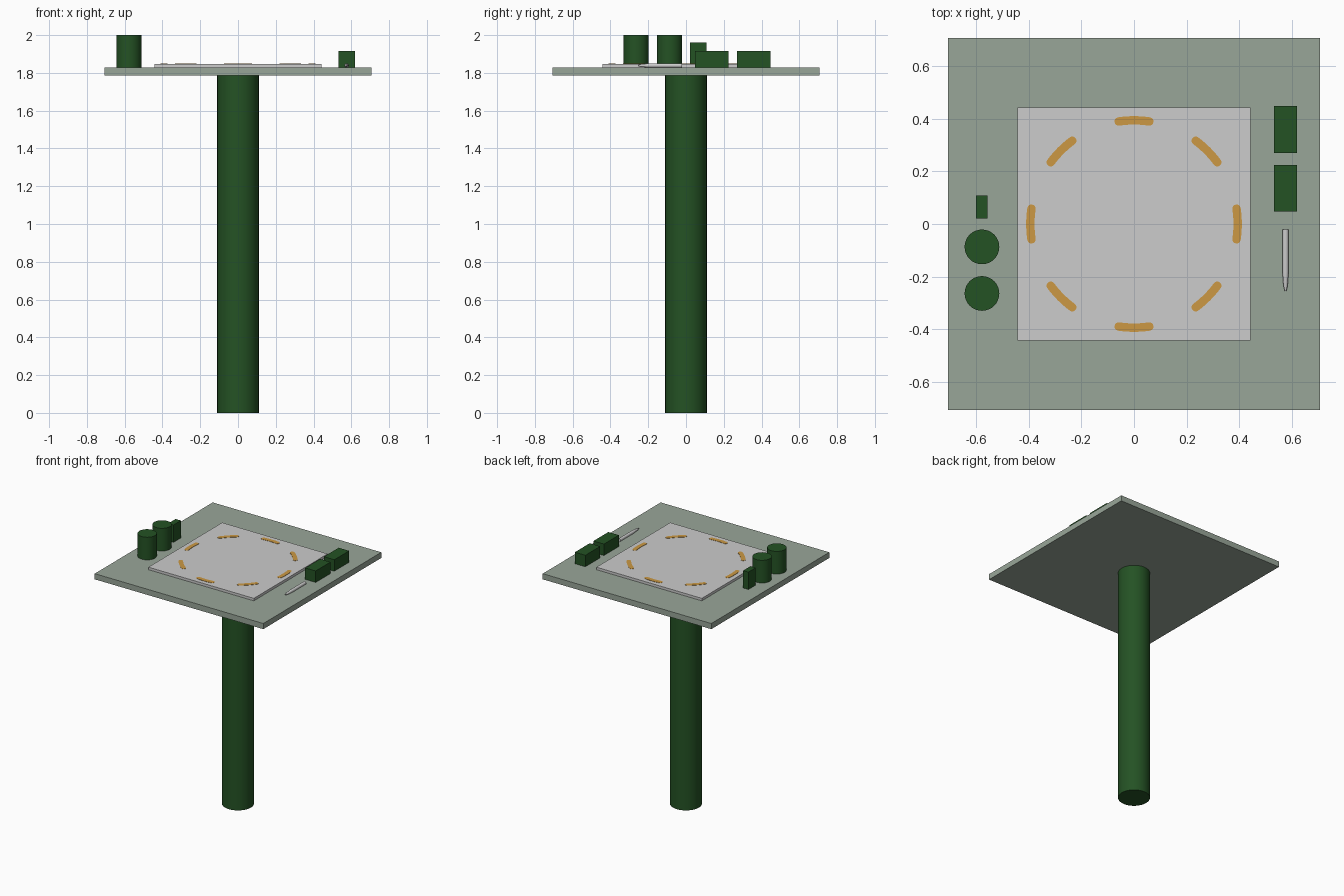
import bpy, bmesh, math
from mathutils import Matrix

if "Cube" in bpy.data.objects:
    bpy.data.objects.remove(bpy.data.objects["Cube"])


def srgb(r, g, b):
    f = lambda c: c / 12.92 if c <= 0.04045 else ((c + 0.055) / 1.055) ** 2.4
    return tuple(f(v / 255) for v in (r, g, b)) + (1.0,)


def material(name, rgb):
    m = bpy.data.materials.new(name)
    m.diffuse_color = srgb(*rgb)
    m.use_nodes = True
    m.node_tree.nodes["Principled BSDF"].inputs["Base Color"].default_value = m.diffuse_color
    return m


GREEN = material("dark green", (36, 82, 36))
SAGE = material("sage grey", (153, 166, 153))
GREY = material("light grey", (204, 204, 204))
AMBER = material("amber", (204, 153, 68))


def finish(name, bm, mat, smooth=False):
    bmesh.ops.recalc_face_normals(bm, faces=bm.faces)
    me = bpy.data.meshes.new(name)
    bm.to_mesh(me)
    bm.free()
    me.materials.append(mat)
    ob = bpy.data.objects.new(name, me)
    bpy.context.collection.objects.link(ob)
    if smooth:
        bpy.ops.object.select_all(action='DESELECT')
        ob.select_set(True)
        bpy.context.view_layer.objects.active = ob
        bpy.ops.object.shade_smooth_by_angle(angle=math.radians(40))
    return ob


def box(name, x, y, z, mat):
    bm = bmesh.new()
    bmesh.ops.create_cube(bm, size=1)
    for v in bm.verts:
        v.co = [lo + (c + 0.5) * (hi - lo) for c, (lo, hi) in zip(v.co, (x, y, z))]
    return finish(name, bm, mat)


def cylinder(name, x, y, r, z0, z1, mat, sides=32):
    bm = bmesh.new()
    bmesh.ops.create_cone(bm, cap_ends=True, segments=sides, radius1=r, radius2=r,
                          depth=z1 - z0, matrix=Matrix.Translation((x, y, (z0 + z1) / 2)))
    return finish(name, bm, mat, smooth=True)


BASE, TOP, BOARD = 1.785, 1.828, 1.847

# Pedestal, table top and raised board
cylinder("post", 0, 0, 0.11, 0, BASE, GREEN)
box("table_top", (-0.708, 0.708), (-0.708, 0.708), (BASE, TOP), SAGE)
box("board", (-0.443, 0.443), (-0.443, 0.443), (TOP, BOARD), GREY)

# Items on the left: two canisters and a small upright box
for i, y in enumerate((-0.264, -0.087)):
    cylinder(f"canister_{i + 1}", -0.578, y, 0.066, TOP, 2.0, GREEN)
box("small_box", (-0.60, -0.556), (0.02, 0.108), (TOP, 1.96), GREEN)

# Items on the right: two flat boxes
for i, y in enumerate((0.047, 0.27)):
    box(f"flat_box_{i + 1}", (0.532, 0.62), (y, y + 0.178), (TOP, 1.915), GREEN)

# Pen lying on the table, tapering towards the front
bm = bmesh.new()
rings = []
for y, r in ((-0.02, 0.012), (-0.18, 0.012), (-0.235, 0.008), (-0.255, 0.003)):
    rings.append([bm.verts.new((0.576 + r * math.cos(a), y, TOP + 0.011 + r * math.sin(a)))
                  for a in (2 * math.pi * k / 16 for k in range(16))])
for a, b in zip(rings, rings[1:]):
    for k in range(16):
        bm.faces.new((a[k], a[(k + 1) % 16], b[(k + 1) % 16], b[k]))
bm.faces.new(rings[0])
bm.faces.new(rings[-1])
finish("pen", bm, GREY, smooth=True)

# Eight round-ended dashes in a ring, as thin plates on the board
R, W, HALF = 0.394, 0.016, 0.148
for i in range(8):
    mid = i * math.pi / 4
    pts = []
    for k in range(9):
        a = mid - HALF + 2 * HALF * k / 8
        pts.append(((R + W) * math.cos(a), (R + W) * math.sin(a)))
    for end, flip in ((mid + HALF, 1), (mid - HALF, -1)):
        cx, cy = R * math.cos(end), R * math.sin(end)
        for k in range(1, 8):
            t = end + (0 if flip > 0 else math.pi) + math.pi * k / 8
            pts.append((cx + W * math.cos(t), cy + W * math.sin(t)))
        if flip > 0:
            for k in range(9):
                a = mid + HALF - 2 * HALF * k / 8
                pts.append(((R - W) * math.cos(a), (R - W) * math.sin(a)))
    bm = bmesh.new()
    face = bm.faces.new([bm.verts.new((x, y, BOARD - 0.001)) for x, y in pts])
    ext = bmesh.ops.extrude_face_region(bm, geom=[face])["geom"]
    bmesh.ops.translate(bm, vec=(0, 0, 0.003),
                        verts=[g for g in ext if isinstance(g, bmesh.types.BMVert)])
    finish(f"ring_dash_{i + 1}", bm, AMBER)
